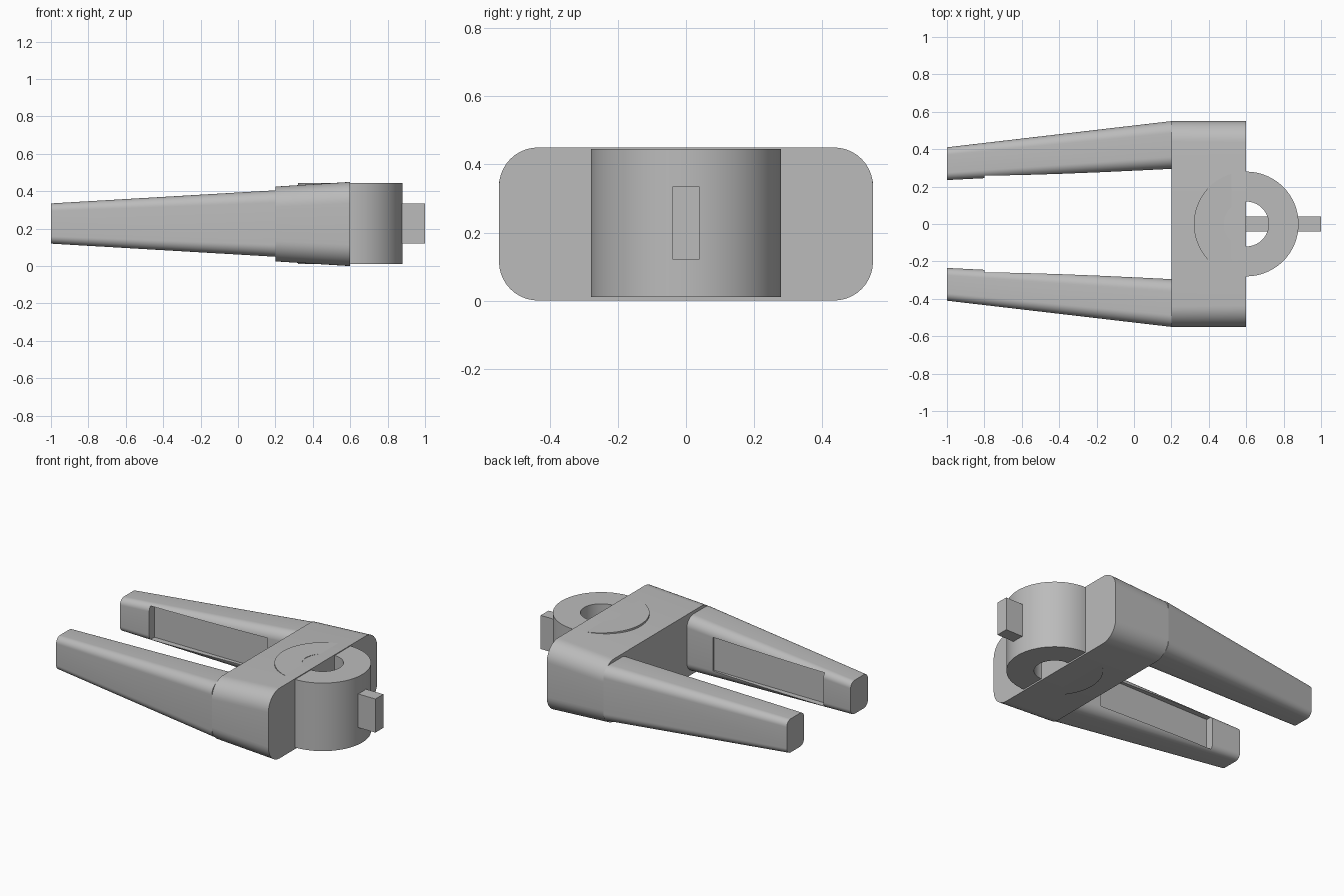
import bpy, bmesh, math
from mathutils import Vector

cube = bpy.data.objects.get("Cube")
if cube:
    bpy.data.objects.remove(cube, do_unlink=True)

grey = bpy.data.materials.new("plain_grey")
grey.use_nodes = True
COLOUR = (0.5, 0.5, 0.5, 1)
grey.diffuse_color = COLOUR
grey.node_tree.nodes["Principled BSDF"].inputs["Base Color"].default_value = COLOUR


def finish(bm, name):
    """Turn a bmesh into a named object."""
    bmesh.ops.recalc_face_normals(bm, faces=bm.faces)
    mesh = bpy.data.meshes.new(name)
    bm.to_mesh(mesh)
    bm.free()
    mesh.materials.append(grey)
    obj = bpy.data.objects.new(name, mesh)
    bpy.context.collection.objects.link(obj)
    return obj


def select_only(obj):
    bpy.ops.object.select_all(action='DESELECT')
    obj.select_set(True)
    bpy.context.view_layer.objects.active = obj


def smooth(obj):
    select_only(obj)
    bpy.ops.object.shade_smooth_by_angle(angle=math.radians(30))


def rounded_section(x, y0, y1, z0, z1, r, steps=10):
    """Rounded rectangle in the plane of constant x."""
    corners = [(y1 - r, z1 - r), (y0 + r, z1 - r), (y0 + r, z0 + r), (y1 - r, z0 + r)]
    points = []
    for i, (cy, cz) in enumerate(corners):
        for k in range(steps + 1):
            a = math.pi / 2 * (i + k / steps)
            points.append((x, cy + r * math.cos(a), cz + r * math.sin(a)))
    return points


def loft(name, start, end):
    """Solid between two matching sections."""
    bm = bmesh.new()
    a = [bm.verts.new(p) for p in start]
    b = [bm.verts.new(p) for p in end]
    for i in range(len(a)):
        j = (i + 1) % len(a)
        bm.faces.new((a[i], a[j], b[j], b[i]))
    bm.faces.new(a)
    bm.faces.new(b)
    return finish(bm, name)


def box(name, low, high):
    low, high = Vector(low), Vector(high)
    bm = bmesh.new()
    bmesh.ops.create_cube(bm, size=1)
    for v in bm.verts:
        v.co = (low + high) / 2 + v.co * (high - low)
    return finish(bm, name)


# Bridge joining the two prongs
smooth(loft("bridge",
            rounded_section(0.2, -0.55, 0.55, 0.025, 0.425, 0.11),
            rounded_section(0.6, -0.55, 0.55, 0, 0.45, 0.115)))

# Tapered prongs, each with a shallow pocket on the inner face
for name, side in (("left_prong", 1), ("right_prong", -1)):
    def section(x, inner, outer, z0, z1, r):
        return rounded_section(x, *sorted((side * inner, side * outer)), z0, z1, r)

    prong = loft(name, section(-1, 0.235, 0.41, 0.12, 0.335, 0.04),
                 section(0.2, 0.295, 0.55, 0.05, 0.405, 0.065))
    y0, y1 = sorted((side * 0.15, side * 0.298))
    cutter = box("pocket_cutter", (-0.8, y0, 0.12), (0.01, y1, 0.335))
    cutter.hide_render = True
    cut = prong.modifiers.new("pocket", 'BOOLEAN')
    cut.operation = 'DIFFERENCE'
    cut.solver = 'EXACT'
    cut.object = cutter
    select_only(prong)
    bpy.ops.object.modifier_apply(modifier=cut.name)
    bpy.data.objects.remove(cutter, do_unlink=True)
    smooth(prong)

# Pivot ring with a bored hole
bm = bmesh.new()
profile = [bm.verts.new((0.6 + r, 0, z)) for r, z in
           ((0.12, 0.01), (0.28, 0.01), (0.28, 0.445), (0.12, 0.445))]
edges = [bm.edges.new((profile[i], profile[(i + 1) % 4])) for i in range(4)]
bmesh.ops.spin(bm, geom=profile + edges, cent=(0.6, 0, 0), axis=(0, 0, 1),
               angle=math.tau, steps=72)
bmesh.ops.remove_doubles(bm, verts=bm.verts, dist=0.0001)
smooth(finish(bm, "pivot_ring"))

# Tab running through the ring wall
box("end_tab", (0.58, -0.04, 0.12), (1, 0.04, 0.335))
